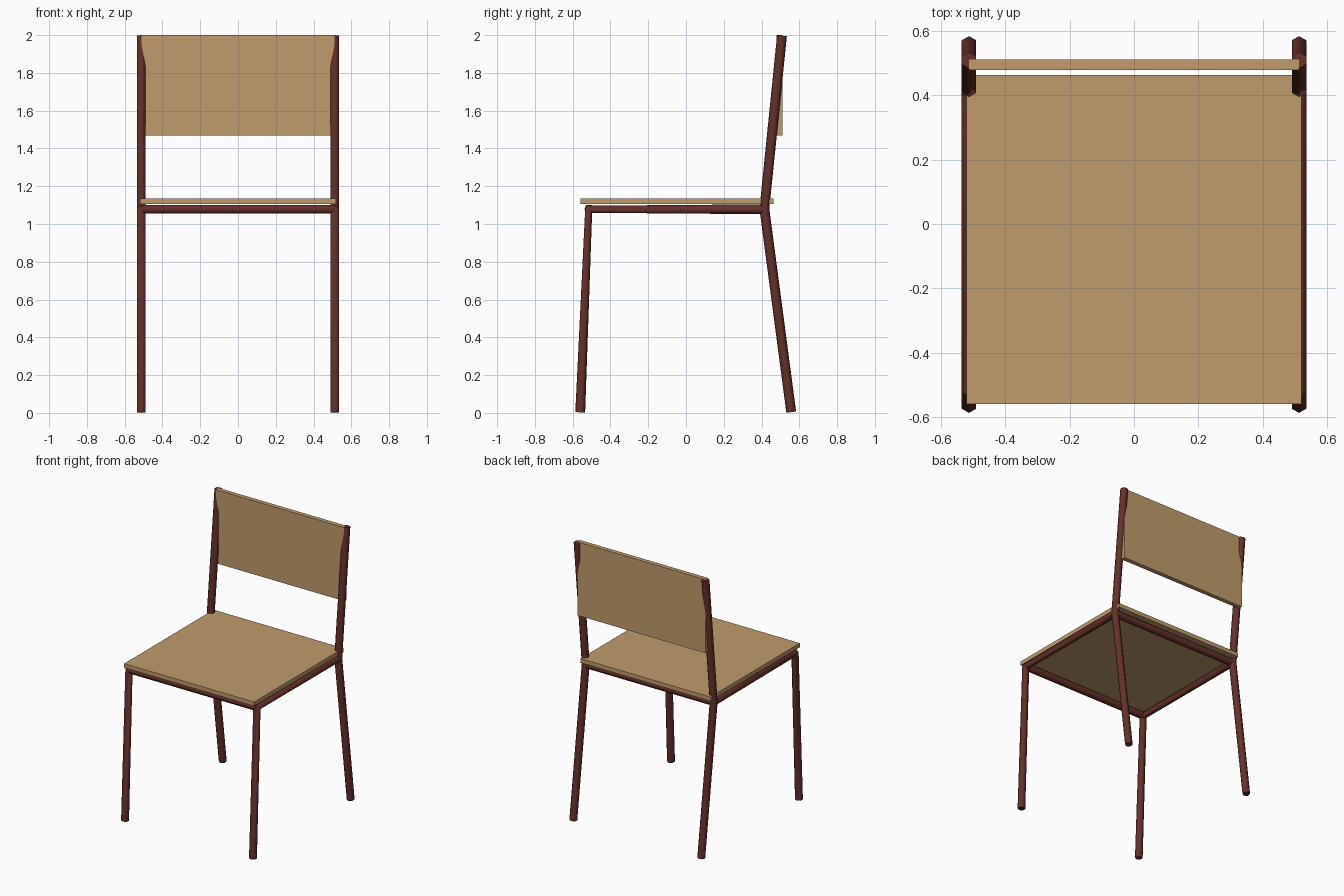
import bpy, bmesh, math
from mathutils import Vector

if "Cube" in bpy.data.objects:
    bpy.data.objects.remove(bpy.data.objects["Cube"])

R = 0.026      # hexagonal tube radius
X = 0.512      # side frame offset


def material(name, color):
    m = bpy.data.materials.new(name)
    m.diffuse_color = color
    m.use_nodes = True
    m.node_tree.nodes["Principled BSDF"].inputs["Base Color"].default_value = m.diffuse_color
    return m


STEEL = material("red_brown_metal", (0.13, 0.03, 0.022, 1))
WOOD = material("plywood", (0.53, 0.33, 0.15, 1))


def finish(bm, name, mat):
    bmesh.ops.recalc_face_normals(bm, faces=bm.faces)
    mesh = bpy.data.meshes.new(name)
    bm.to_mesh(mesh)
    bm.free()
    mesh.materials.append(mat)
    ob = bpy.data.objects.new(name, mesh)
    bpy.context.collection.objects.link(ob)
    return ob


def tube(name, points, plane_normal):
    """Capped hexagonal tube along a flat path; rings bisect the bends."""
    pts = [Vector(p) for p in points]
    n = Vector(plane_normal)
    bm = bmesh.new()
    rings = []
    for i, p in enumerate(pts):
        t = Vector()
        if i > 0:
            t += (p - pts[i - 1]).normalized()
        if i < len(pts) - 1:
            t += (pts[i + 1] - p).normalized()
        side = n.cross(t.normalized())
        rings.append([bm.verts.new(p + R * (math.cos(a) * side + math.sin(a) * n))
                      for a in (k * math.pi / 3 for k in range(6))])
    for a, b in zip(rings, rings[1:]):
        for k in range(6):
            bm.faces.new((a[k], a[(k + 1) % 6], b[(k + 1) % 6], b[k]))
    bm.faces.new(rings[0])
    bm.faces.new(rings[-1])
    ob = finish(bm, name, STEEL)
    bpy.context.view_layer.objects.active = ob
    ob.select_set(True)
    bpy.ops.object.shade_smooth_by_angle(angle=math.radians(65))
    ob.select_set(False)


def panel(name, lo, hi):
    bm = bmesh.new()
    bmesh.ops.create_cube(bm, size=1)
    lo, hi = Vector(lo), Vector(hi)
    bmesh.ops.scale(bm, vec=hi - lo, verts=bm.verts)
    bmesh.ops.translate(bm, vec=(lo + hi) / 2, verts=bm.verts)
    finish(bm, name, WOOD)


# Side frames: front leg bending into the side rail, and the bent back post
for s, label in ((-1, "left"), (1, "right")):
    x = s * X
    tube(f"front_leg_and_side_rail_{label}",
         [(x, -0.56, 0.003), (x, -0.515, 1.078), (x, 0.41, 1.078)], (1, 0, 0))
    tube(f"back_post_{label}",
         [(x, 0.557, 0.004), (x, 0.415, 1.08), (x, 0.508, 1.997)], (1, 0, 0))

# Cross rails under the seat
for y, label in ((-0.512, "front"), (0.413, "rear")):
    tube(f"{label}_rail", [(-X, y, 1.078), (X, y, 1.078)], (0, 0, 1))

# Seat and backrest boards
panel("seat", (-0.52, -0.558, 1.105), (0.52, 0.463, 1.135))
panel("backrest", (-0.512, 0.478, 1.468), (0.512, 0.51, 2.0))
